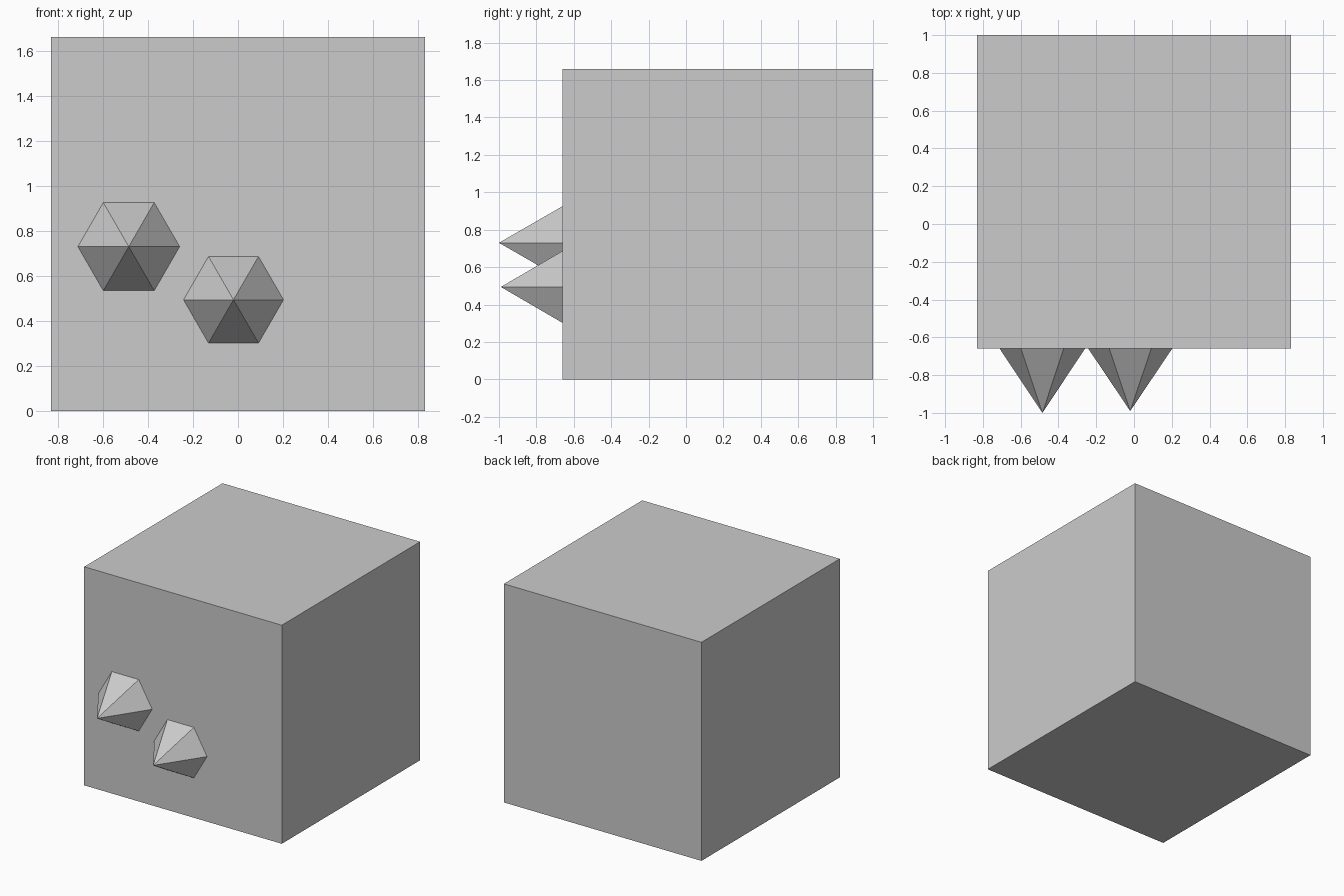
import bpy
from math import pi

if "Cube" in bpy.data.objects:
    bpy.data.objects.remove(bpy.data.objects["Cube"])

FRONT, BACK, SIZE = -0.66, 1.0, 1.66

# Main block
bpy.ops.mesh.primitive_cube_add(size=1, location=(0, (FRONT + BACK) / 2, SIZE / 2))
block = bpy.context.object
block.name = "block"
block.scale = (SIZE, BACK - FRONT, SIZE)

# Flush panel lying on the rear face
bpy.ops.mesh.primitive_plane_add(size=1.52, location=(0, BACK - 0.0005, SIZE / 2),
                                 rotation=(-pi / 2, 0, 0))
bpy.context.object.name = "rear_panel"


def spike(name, x, z, radius, tip):
    """Six-sided cone with its base on the front face, pointing forward."""
    depth = FRONT - tip
    bpy.ops.mesh.primitive_cone_add(vertices=6, radius1=radius, radius2=0, depth=depth,
                                    location=(x, FRONT - depth / 2, z),
                                    rotation=(pi / 2, pi / 6, 0))
    bpy.context.object.name = name


# Front spikes
spike("upper_spike", -0.485, 0.73, 0.226, -1.0)
spike("lower_spike", -0.02, 0.494, 0.222, -0.99)
